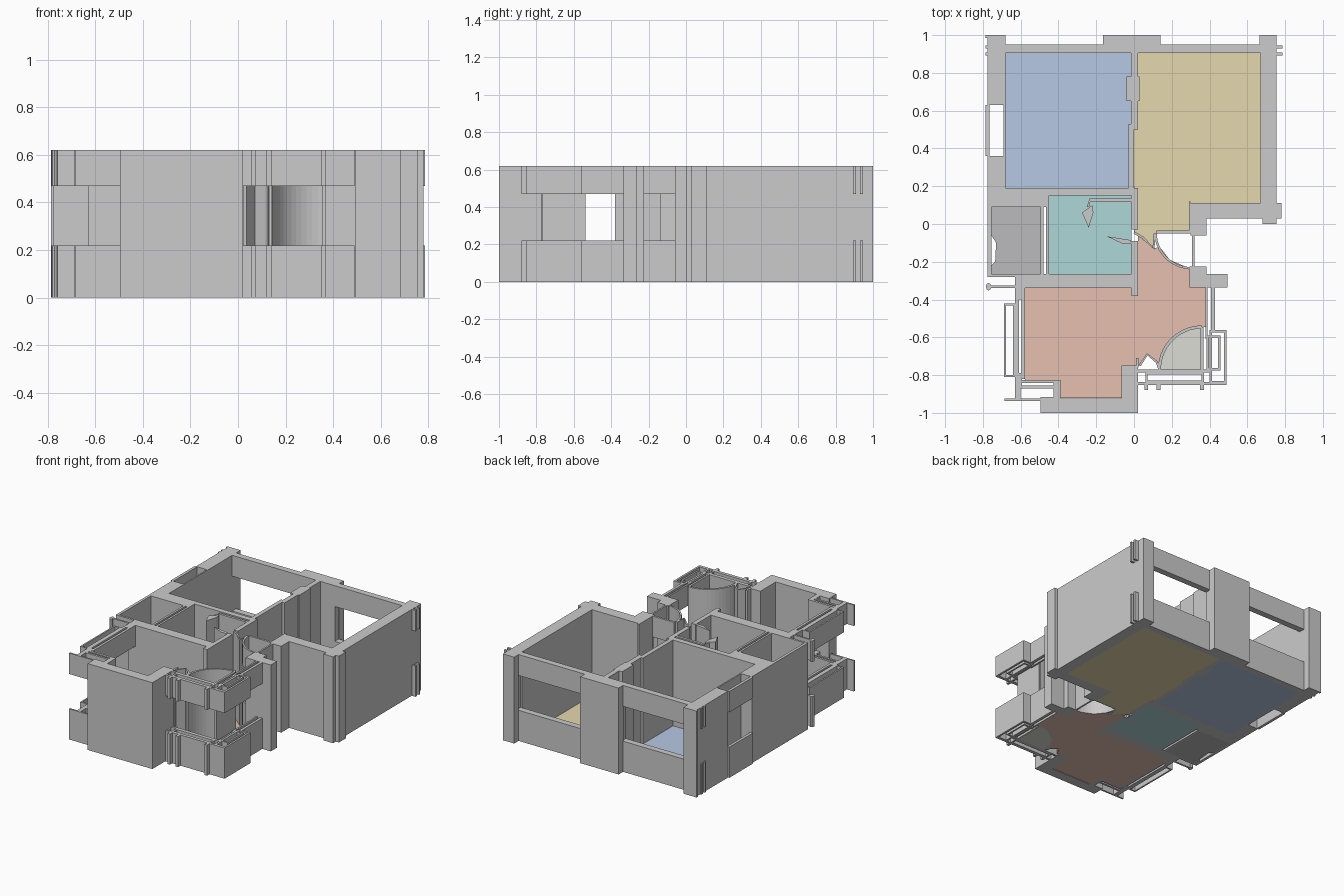
import bpy, bmesh, math
from mathutils import Vector

H, SILL, HEAD = 0.62, 0.22, 0.47


def prism(name, pts, z0=0.0, z1=H, color=None):
    bm = bmesh.new()
    face = bm.faces.new([bm.verts.new((x, y, z0)) for x, y in pts])
    ext = bmesh.ops.extrude_face_region(bm, geom=[face])
    top = [g for g in ext["geom"] if isinstance(g, bmesh.types.BMVert)]
    bmesh.ops.translate(bm, verts=top, vec=(0, 0, z1 - z0))
    bmesh.ops.recalc_face_normals(bm, faces=bm.faces)
    me = bpy.data.meshes.new(name)
    bm.to_mesh(me)
    bm.free()
    ob = bpy.data.objects.new(name, me)
    bpy.context.collection.objects.link(ob)
    if color:
        mat = bpy.data.materials.new(name + "_paint")
        mat.diffuse_color = (*color, 1)
        me.materials.append(mat)
    return ob


def rect(x0, x1, y0, y1):
    return [(x0, y0), (x1, y0), (x1, y1), (x0, y1)]


def wall(name, *r):
    return prism(name, rect(*r))


def window(name, pts):
    # solid below the sill and above the head, open between
    prism(name + "_sill", pts, 0, SILL)
    prism(name + "_lintel", pts, HEAD, H)


def strip(path, t):
    # thin band following a path
    p = [Vector(q) for q in path]
    left, right = [], []
    for i, q in enumerate(p):
        d = (p[min(i + 1, len(p) - 1)] - p[max(i - 1, 0)]).normalized()
        n = Vector((-d.y, d.x)) * t / 2
        left.append(tuple(q + n))
        right.append(tuple(q - n))
    return left + right[::-1]


def arc(cx, cy, rx, ry, a0, a1, n):
    return [(cx + rx * math.cos(math.radians(a0 + (a1 - a0) * i / n)),
             cy + ry * math.sin(math.radians(a0 + (a1 - a0) * i / n))) for i in range(n + 1)]


def frame(name, x0, x1, y0, y1, t):
    # hollow rectangular window box
    for side, r in (("front", (x0, x1, y0, y0 + t)), ("back", (x0, x1, y1 - t, y1)),
                    ("left", (x0, x0 + t, y0 + t, y1 - t)), ("right", (x1 - t, x1, y0 + t, y1 - t))):
        window(f"{name}_{side}", rect(*r))


# Full-height outer walls
wall("back_left_pillar", -0.775, -0.68, 0.63, 1.0)
wall("back_left_nib", -0.785, -0.775, 0.985, 1.0)
wall("left_wall", -0.775, -0.68, 0.185, 0.36)
wall("left_window_backing", -0.69, -0.68, 0.36, 0.63)
wall("left_cross_wall", -0.775, -0.45, 0.09, 0.185)
wall("store_left_wall", -0.775, -0.755, -0.28, 0.09)
wall("back_middle_pillar", -0.165, 0.14, 0.945, 1.0)
wall("back_middle_pillar_inner", -0.155, 0.135, 0.905, 0.945)
wall("right_wall", 0.68, 0.755, 0.11, 0.99)
wall("right_wall_lining", 0.67, 0.68, 0.11, 0.905)
wall("back_right_pillar", 0.665, 0.755, 0.95, 1.0)
wall("right_return_wall", 0.30, 0.78, 0.03, 0.11)
wall("right_corner_pillar", 0.68, 0.755, 0.0, 0.03)
wall("entry_upper_pillar", 0.30, 0.385, -0.06, 0.03)
wall("entry_upper_lining", 0.29, 0.30, -0.04, 0.12)
wall("entry_lower_pillar", 0.295, 0.385, -0.335, -0.225)
wall("entry_lower_wall", 0.385, 0.495, -0.335, -0.265)
wall("front_wall", -0.495, 0.02, -1.0, -0.925)
wall("front_wall_left_corner", -0.495, -0.39, -0.925, -0.915)
wall("front_wall_return", -0.065, 0.02, -0.925, -0.75)
wall("front_wall_return_cap", 0.01, 0.025, -0.76, -0.71)

# Interior partitions
wall("bedroom_partition", -0.015, 0.02, 0.50, 0.905)
wall("bedroom_partition_lower", -0.03, 0.0, 0.185, 0.53)
wall("bedroom_partition_bump_left", -0.04, -0.015, 0.65, 0.78)
wall("bedroom_partition_bump_right", 0.02, 0.03, 0.65, 0.78)
wall("bath_back_wall", -0.68, 0.02, 0.15, 0.19)
wall("bath_right_upper", -0.012, 0.02, -0.03, 0.15)
wall("bath_right_lower", -0.012, 0.02, -0.38, -0.09)
wall("bath_front_wall", -0.63, 0.0, -0.34, -0.265)
wall("store_front_wall", -0.775, -0.63, -0.28, -0.265)
wall("store_partition_left", -0.495, -0.48, -0.265, 0.09)
wall("store_partition_right", -0.465, -0.45, -0.265, 0.09)
prism("bath_shelf_wall", strip([(-0.01, 0.125), (-0.235, 0.125), (-0.24, 0.09)], 0.018))
prism("bath_duct", [(-0.275, 0.06), (-0.22, 0.10), (-0.215, 0.06), (-0.24, -0.02)])
prism("bath_door_leaf", [(-0.145, -0.065), (-0.02, -0.085), (-0.01, -0.105), (-0.06, -0.105)])
prism("hall_door_leaf", strip([(0.0, -0.045), (0.05, -0.075), (0.105, -0.13), (0.11, -0.05)], 0.012))

# Back windows with end rails
for side, x0, x1 in (("left", -0.68, -0.155), ("right", 0.135, 0.68)):
    window(f"back_{side}_window", rect(x0, x1, 0.905, 0.95))
for i, (y0, y1) in enumerate(((0.893, 0.908), (0.93, 0.945))):
    window(f"right_rail_{i}", rect(0.755, 0.785, y0, y1))
    window(f"left_rail_{i}", rect(-0.785, -0.775, y0, y1))

# Left window outer skin
window("left_window", rect(-0.785, -0.765, 0.36, 0.63))

# Entry door frame with swing arc
window("entry_frame_right", rect(0.308, 0.32, -0.225, -0.06))
window("entry_frame_back", rect(0.12, 0.30, -0.05, -0.035))
window("entry_swing", strip(arc(0.31, -0.05, 0.195, 0.185, 180, 265, 12), 0.012))

# Front-left corner window
window("corner_left_inner", rect(-0.595, -0.577, -0.82, -0.34))
window("corner_left_outer", rect(-0.63, -0.61, -0.93, -0.28))
window("corner_left_tie_back", rect(-0.61, -0.595, -0.40, -0.34))
window("corner_left_tie_front", rect(-0.61, -0.595, -0.86, -0.79))
frame("corner_left_box", -0.688, -0.63, -0.81, -0.42, 0.011)
for i, (x0, x1, y0, y1) in enumerate(((-0.685, -0.49, -0.937, -0.925), (-0.61, -0.39, -0.842, -0.825),
                                      (-0.61, -0.42, -0.87, -0.855), (-0.425, -0.39, -0.925, -0.84),
                                      (-0.61, -0.60, -0.93, -0.84))):
    window(f"corner_front_rail_{i}", rect(x0, x1, y0, y1))
window("side_rail", rect(-0.77, -0.63, -0.338, -0.325))
window("side_rail_knob", arc(-0.77, -0.332, 0.014, 0.02, 0, 315, 7))

# Front-right bay window
window("bay_inner_rail", rect(0.378, 0.39, -0.61, -0.335))
window("bay_outer_rail", rect(0.408, 0.428, -0.57, -0.335))
frame("bay_side_inner", 0.385, 0.458, -0.775, -0.59, 0.012)
frame("bay_side_outer", 0.40, 0.49, -0.845, -0.56, 0.014)
frame("bay_front_box", 0.06, 0.37, -0.84, -0.785, 0.012)
window("bay_front_rail", rect(0.02, 0.49, -0.852, -0.836))
window("bay_back_rail", rect(0.02, 0.40, -0.787, -0.77))
for x in (0.065, 0.13, 0.36):
    window("bay_foot", rect(x - 0.01, x + 0.01, -0.88, -0.85))

# Curved balcony door
swing = arc(0.36, -0.77, 0.225, 0.225, 180, 90, 14)
prism("balcony_door_swing", strip(swing, 0.016))
prism("balcony_door_leaf", strip([(0.36, -0.545), (0.36, -0.77)], 0.014))
prism("balcony_door_hinge", strip([(0.03, -0.75), (0.07, -0.69), (0.12, -0.73), (0.135, -0.77)], 0.012))

# Room floors
T = 0.004
prism("bedroom_floor", rect(-0.68, -0.03, 0.188, 0.905), 0, T, (0.47, 0.58, 0.77))
prism("bedroom_floor_edge", rect(-0.03, -0.015, 0.53, 0.905), 0, T, (0.47, 0.58, 0.77))
prism("living_floor", [(0.02, 0.905), (0.67, 0.905), (0.67, 0.11), (0.29, 0.11), (0.29, -0.035),
                       (0.115, -0.05), (0.10, -0.12), (0.0, -0.045), (0.02, 0.15), (0.0, 0.2), (0.0, 0.5),
                       (0.02, 0.53)], 0, T, (0.79, 0.69, 0.42))
prism("bath_floor_left", rect(-0.45, -0.275, -0.265, 0.15), 0, T, (0.43, 0.68, 0.69))
prism("bath_floor_right", rect(-0.275, -0.012, -0.265, 0.15), 0, T, (0.43, 0.68, 0.69))
prism("store_floor", [(-0.755, -0.265), (-0.495, -0.265), (-0.495, 0.09), (-0.755, 0.09), (-0.755, -0.06),
                      (-0.73, -0.1), (-0.735, -0.2), (-0.755, -0.22)], 0, T, (0.5, 0.5, 0.51))
prism("hall_floor", [(-0.577, -0.34), (0.02, -0.34), (0.02, -0.06), (0.105, -0.13), (0.135, -0.12),
                     (0.19, -0.19), (0.295, -0.235), (0.295, -0.335), (0.38, -0.335), (0.38, -0.545)]
      + swing[::-1] + [(0.12, -0.73), (0.07, -0.69), (0.03, -0.75), (-0.065, -0.75), (-0.065, -0.92),
                       (-0.39, -0.92), (-0.39, -0.825), (-0.577, -0.825)], 0, T, (0.79, 0.53, 0.43))
prism("balcony_floor", swing + [(0.36, -0.77)], 0, T, (0.72, 0.72, 0.67))
